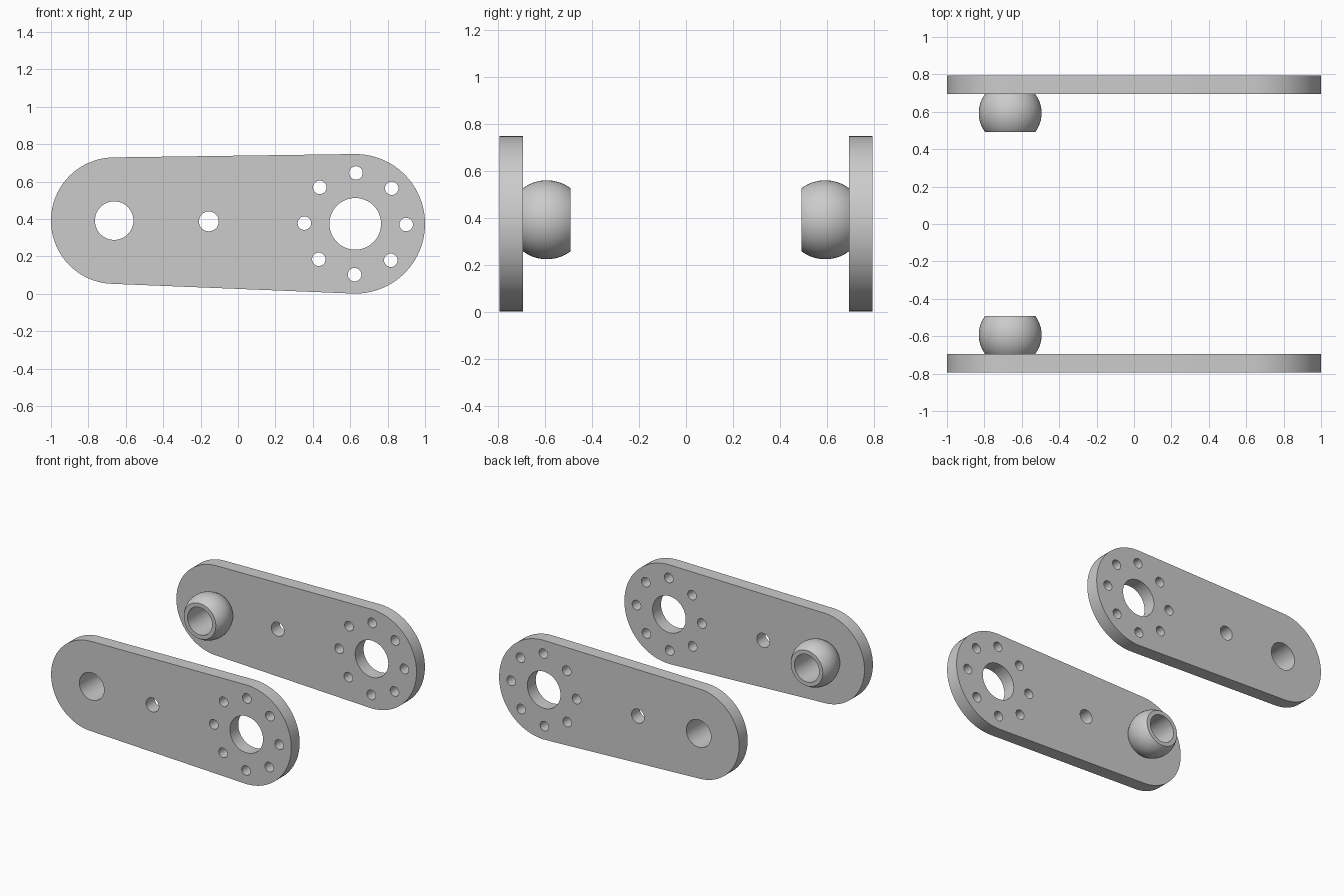
import bpy, bmesh
from math import sin, cos, pi, atan2, acos, asin, hypot, sqrt, radians

if "Cube" in bpy.data.objects:
    bpy.data.objects.remove(bpy.data.objects["Cube"])

SMALL, R_SMALL = (-0.662, 0.391), 0.338   # narrow end: centre (x, z), radius
BIG, R_BIG = (0.627, 0.374), 0.373        # wide end
Y_IN, Y_OUT = 0.695, 0.795                # plate faces
BALL_Y, BALL_R, BORE_R, BALL_HALF = 0.593, 0.168, 0.103, 0.102


def arc(c, r, a0, a1, n):
    return [(c[0] + r * cos(a0 + (a1 - a0) * i / n),
             c[1] + r * sin(a0 + (a1 - a0) * i / n)) for i in range(n + 1)]


def circle(c, r, n=48):
    return arc(c, r, 0, 2 * pi, n)[:-1]


def finish(name, mesh):
    bm = bmesh.new()
    bm.from_mesh(mesh)
    bmesh.ops.remove_doubles(bm, verts=bm.verts, dist=1e-5)
    bmesh.ops.recalc_face_normals(bm, faces=bm.faces)
    bm.to_mesh(mesh)
    bm.free()
    ob = bpy.data.objects.new(name, mesh)
    bpy.context.collection.objects.link(ob)
    bpy.ops.object.select_all(action='DESELECT')
    ob.select_set(True)
    bpy.context.view_layer.objects.active = ob
    bpy.ops.object.shade_smooth_by_angle(angle=radians(30))
    return ob


def plate(name, y):
    # tapered outline with round ends, then all the holes
    dx, dz = BIG[0] - SMALL[0], BIG[1] - SMALL[1]
    tilt, a = atan2(dz, dx), acos((R_SMALL - R_BIG) / hypot(dx, dz))
    loops = [arc(BIG, R_BIG, tilt - a, tilt + a, 48)
             + arc(SMALL, R_SMALL, tilt + a, tilt + 2 * pi - a, 48),
             circle(SMALL, BORE_R), circle((-0.156, 0.387), 0.053),
             circle(BIG, 0.138)]
    for c in arc(BIG, 0.272, tilt, tilt + 2 * pi, 8)[:-1]:
        loops.append(circle(c, 0.036, 32))
    cu = bpy.data.curves.new(name + "_outline", 'CURVE')
    cu.dimensions, cu.fill_mode = '2D', 'BOTH'
    cu.extrude = (Y_OUT - Y_IN) / 2
    for pts in loops:
        s = cu.splines.new('POLY')
        s.points.add(len(pts) - 1)
        for p, (x, z) in zip(s.points, pts):
            p.co = (x, z, 0, 1)
        s.use_cyclic_u = True
    tmp = bpy.data.objects.new(name + "_outline", cu)
    bpy.context.collection.objects.link(tmp)
    dg = bpy.context.evaluated_depsgraph_get()
    mesh = bpy.data.meshes.new_from_object(tmp.evaluated_get(dg))
    bpy.data.objects.remove(tmp)
    ob = finish(name, mesh)
    ob.rotation_euler.x = pi / 2
    ob.location.y = y


def ball(name, y):
    # truncated sphere with a straight bore, lathed about y
    t = asin(BALL_HALF / BALL_R)
    prof = [(BALL_R * cos(t * i / 10), BALL_R * sin(t * i / 10)) for i in range(-10, 11)]
    prof += [(BORE_R, BALL_HALF), (BORE_R, -BALL_HALF)]
    n, m = 48, len(prof)
    verts = [(r * cos(2 * pi * k / n), h, r * sin(2 * pi * k / n))
             for k in range(n) for r, h in prof]
    faces = [(k * m + j, k * m + (j + 1) % m,
              (k + 1) % n * m + (j + 1) % m, (k + 1) % n * m + j)
             for k in range(n) for j in range(m)]
    mesh = bpy.data.meshes.new(name)
    mesh.from_pydata(verts, [], faces)
    finish(name, mesh).location = (SMALL[0], y, SMALL[1])


# matching front and back arms, balls facing inward
for side, s in (("front", -1), ("back", 1)):
    plate(side + "_plate", s * (Y_IN + Y_OUT) / 2)
    ball(side + "_ball_end", s * BALL_Y)
